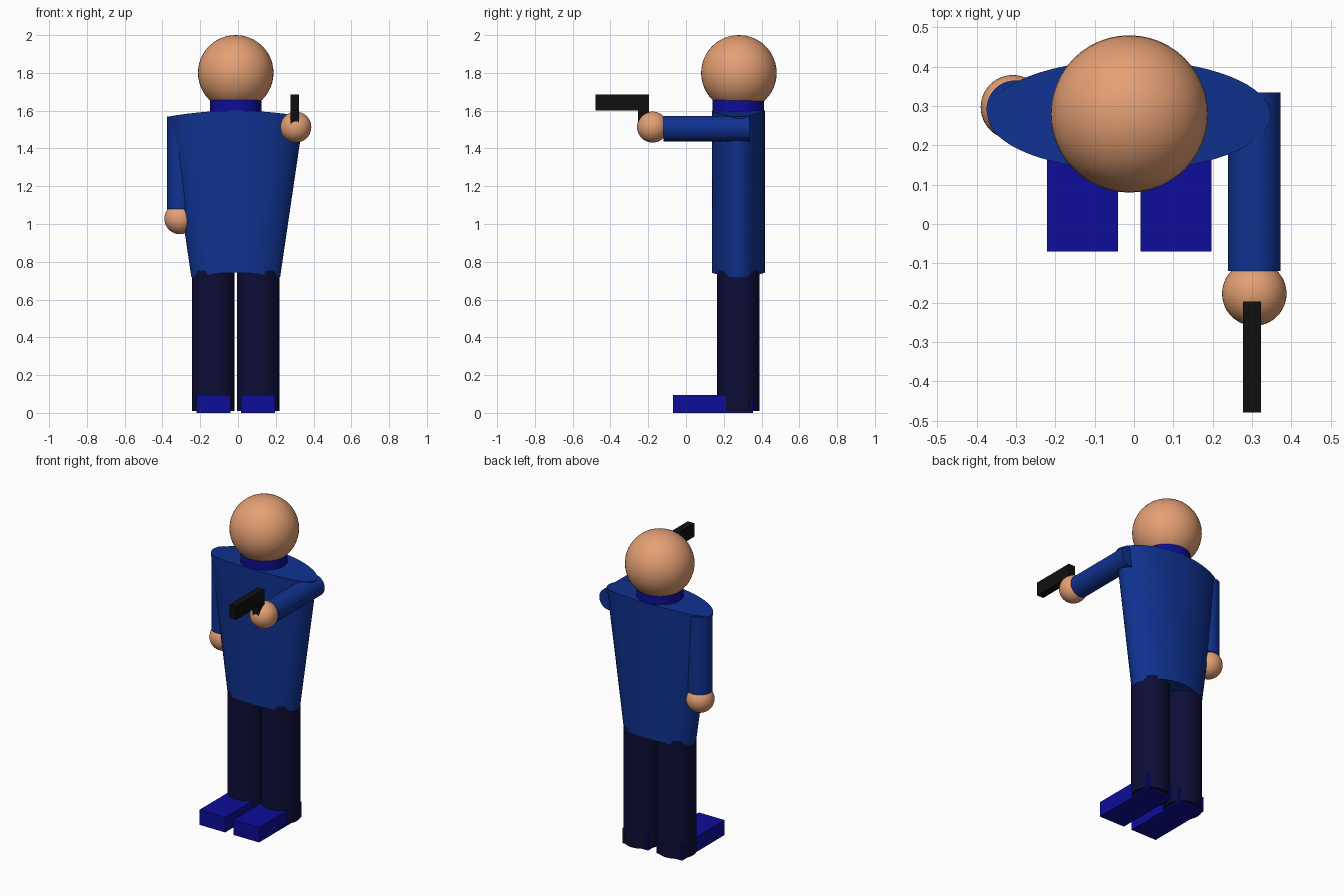
import bpy, bmesh, math
from mathutils import Matrix, Vector

cube = bpy.data.objects.get("Cube")
if cube:
    bpy.data.objects.remove(cube, do_unlink=True)


def material(name, rgb):
    mat = bpy.data.materials.new(name)
    mat.use_nodes = True
    colour = (*rgb, 1)
    mat.diffuse_color = colour
    bsdf = next(n for n in mat.node_tree.nodes if n.type == 'BSDF_PRINCIPLED')
    bsdf.inputs["Base Color"].default_value = colour
    return mat


SKIN = material("skin", (0.78, 0.35, 0.175))
SHIRT = material("shirt blue", (0.005, 0.032, 0.28))
TROUSERS = material("dark navy", (0.004, 0.004, 0.038))
BRIGHT = material("bright blue", (0.004, 0.004, 0.32))
BLACK = material("black", (0.005, 0.005, 0.005))


def finish(name, bm, mat, smooth=True):
    bmesh.ops.recalc_face_normals(bm, faces=bm.faces[:])
    mesh = bpy.data.meshes.new(name)
    bm.to_mesh(mesh)
    bm.free()
    mesh.materials.append(mat)
    obj = bpy.data.objects.new(name, mesh)
    bpy.context.collection.objects.link(obj)
    if smooth:
        bpy.ops.object.select_all(action='DESELECT')
        obj.select_set(True)
        bpy.context.view_layer.objects.active = obj
        bpy.ops.object.shade_smooth_by_angle(angle=math.radians(35))
    return obj


def ball(name, centre, radius, mat):
    bm = bmesh.new()
    bmesh.ops.create_uvsphere(bm, u_segments=48, v_segments=24, radius=radius,
                              matrix=Matrix.Translation(centre))
    finish(name, bm, mat)


def rod(name, start, end, radius, mat):
    a, b = Vector(start), Vector(end)
    turn = (b - a).to_track_quat('Z', 'Y').to_matrix().to_4x4()
    bm = bmesh.new()
    bmesh.ops.create_cone(bm, cap_ends=True, segments=48, radius1=radius, radius2=radius,
                          depth=(b - a).length, matrix=Matrix.Translation((a + b) / 2) @ turn)
    finish(name, bm, mat)


def box(name, low, high, mat):
    a, b = Vector(low), Vector(high)
    bm = bmesh.new()
    bmesh.ops.create_cube(bm, size=1, matrix=Matrix.Translation((a + b) / 2)
                          @ Matrix.Diagonal((*(b - a), 1)))
    finish(name, bm, mat, smooth=False)


MID_X, MID_Y = -0.012, 0.277


# Tapered oval torso whose top and bottom drop towards the sides
def torso(n=64):
    bm = bmesh.new()
    rings = []
    for half_width, z, drop in ((0.235, 0.742, 0.024), (0.36, 1.6, 0.032)):
        ring = []
        for i in range(n):
            a = math.tau * i / n
            ring.append(bm.verts.new((MID_X + half_width * math.cos(a),
                                      MID_Y + 0.14 * math.sin(a),
                                      z - drop * math.cos(a) ** 2)))
        rings.append(ring)
    low, high = rings
    for i in range(n):
        j = (i + 1) % n
        bm.faces.new((low[i], low[j], high[j], high[i]))
    # Caps are strips running front to back
    for ring in rings:
        for i in range(n // 2):
            strip = [ring[i], ring[i + 1], ring[(n - i - 1) % n], ring[(n - i) % n]]
            bm.faces.new(list(dict.fromkeys(strip)))
    finish("torso", bm, SHIRT)


torso()

# Head and collar
ball("head", (MID_X, 0.28, 1.8), 0.2, SKIN)
rod("collar", (MID_X, MID_Y, 1.55), (MID_X, MID_Y, 1.68), 0.136, BRIGHT)

# Legs and shoes
for side, s in (("left", 1), ("right", -1)):
    x = MID_X + s * 0.119
    rod(side + "_leg", (x, MID_Y, 0.01), (x, MID_Y, 0.755), 0.112, TROUSERS)
    box(side + "_shoe", (x - 0.09, -0.07, 0), (x + 0.09, 0.355, 0.095), BRIGHT)

# Hanging right arm
rod("right_arm", (-0.302, 0.292, 1.08), (-0.302, 0.292, 1.57), 0.073, SHIRT)
ball("right_hand", (-0.308, 0.297, 1.028), 0.082, SKIN)

# Left arm held out forwards
rod("left_arm", (0.306, 0.335, 1.505), (0.306, -0.12, 1.505), 0.067, SHIRT)
ball("left_hand", (0.306, -0.177, 1.513), 0.082, SKIN)

# Held pistol
box("pistol_barrel", (0.277, -0.48, 1.6), (0.323, -0.197, 1.685), BLACK)
box("pistol_grip", (0.277, -0.253, 1.5), (0.323, -0.197, 1.6), BLACK)
